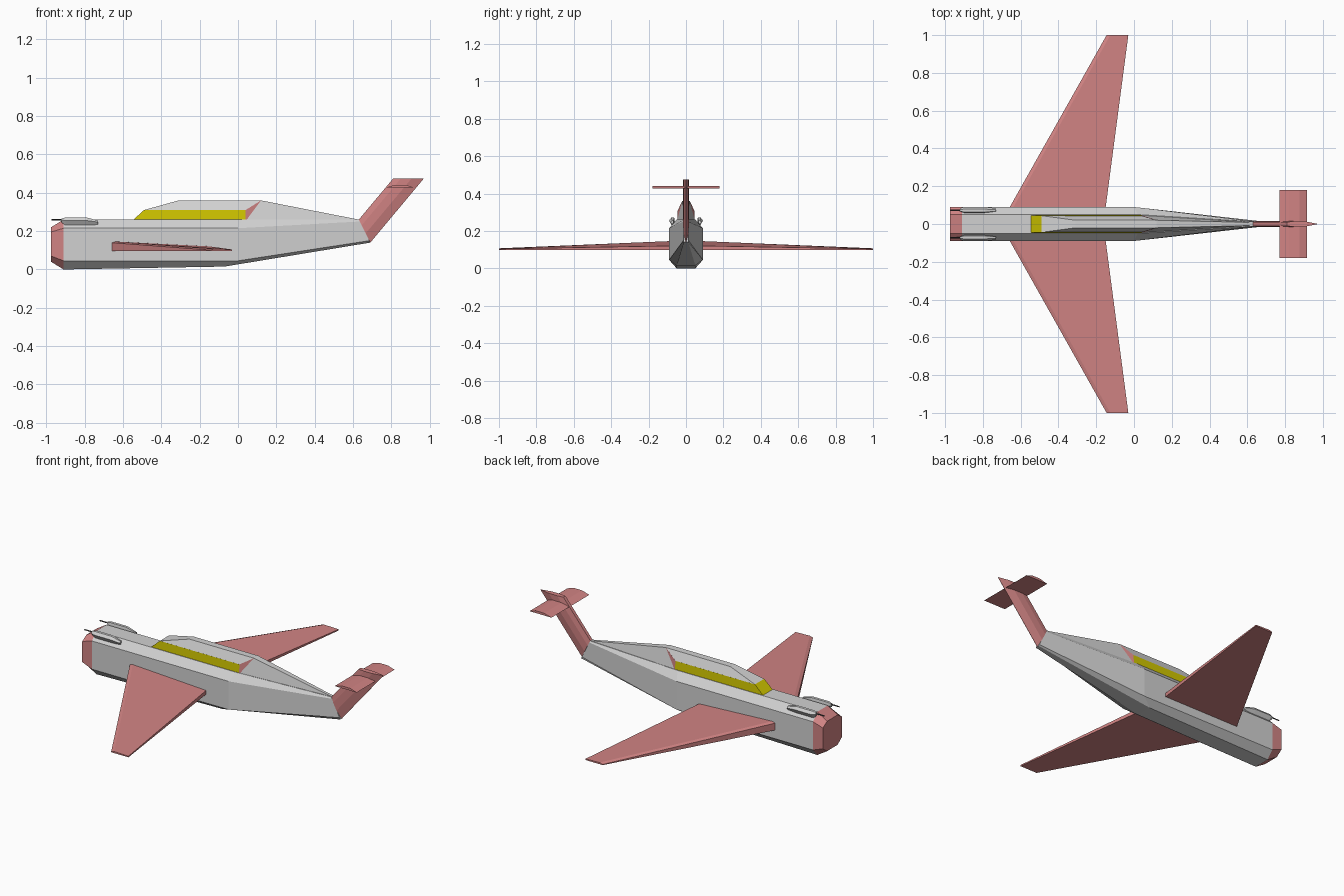
import bpy

cube = bpy.data.objects.get("Cube")
if cube:
    bpy.data.objects.remove(cube)


def material(name, rgb):
    m = bpy.data.materials.new(name)
    m.use_nodes = True
    m.diffuse_color = (*rgb, 1)
    m.node_tree.nodes["Principled BSDF"].inputs["Base Color"].default_value = (*rgb, 1)
    return m


GREY = material("light grey", (0.64, 0.64, 0.64))
RED = material("dusty red", (0.64, 0.23, 0.23))
YELLOW = material("canopy yellow", (0.64, 0.57, 0.0))
DARK = material("gun metal", (0.06, 0.06, 0.06))


def loft(name, rings, mat):
    """Skin equal-sized closed rings and cap both ends."""
    n = len(rings[0])
    verts = [p for ring in rings for p in ring]
    faces = [list(range(n)), list(range(len(verts) - n, len(verts)))]
    for r in range(len(rings) - 1):
        for i in range(n):
            a, b = r * n + i, r * n + (i + 1) % n
            faces.append([a, b, b + n, a + n])
    mesh = bpy.data.meshes.new(name)
    mesh.from_pydata(verts, [], faces)
    obj = bpy.data.objects.new(name, mesh)
    bpy.context.collection.objects.link(obj)
    mesh.materials.append(mat)
    bpy.context.view_layer.objects.active = obj
    bpy.ops.object.select_all(action='DESELECT')
    obj.select_set(True)
    bpy.ops.object.mode_set(mode='EDIT')
    bpy.ops.mesh.select_all(action='SELECT')
    bpy.ops.mesh.remove_doubles(threshold=0.0001)
    bpy.ops.mesh.normals_make_consistent(inside=False)
    bpy.ops.object.mode_set(mode='OBJECT')
    return obj


def ring(half):
    """Mirror the half section (listed top to bottom) across the centre plane."""
    return half + [(x, -y, z) for x, y, z in reversed(half)]


def section(x, z):
    top, upper, lower, bottom = z
    return ring([(x, 0.05, top), (x, 0.09, upper), (x, 0.09, lower), (x, 0.05, bottom)])


def mirror_y(obj):
    obj.modifiers.new("mirror", 'MIRROR').use_axis = (False, True, False)


# Body: octagonal tube tapering to a slanted tail post
front = section(-0.91, (0.26, 0.215, 0.045, 0))
middle = ring([(0.02, 0.05, 0.26), (0, 0.09, 0.215), (0, 0.09, 0.045), (-0.07, 0.05, 0.015)])
tail = ring([(0.63, 0.012, 0.26), (0.635, 0.013, 0.25), (0.685, 0.013, 0.15), (0.69, 0.012, 0.14)])
loft("fuselage", [front, middle, tail], GREY)
loft("nose_cap", [section(-0.975, (0.22, 0.195, 0.07, 0.04)), front], RED)

# Canopy: glazed band, tapered roof, red bulkhead and rear fairing
def band(x, z, y):
    return ring([(x, y, z), (x, 0.047, 0.255)])

loft("canopy_glass", [
    ring([(-0.545, 0.046, 0.26), (-0.545, 0.047, 0.255)]),
    band(-0.49, 0.31, 0.044), band(0.04, 0.31, 0.044)], YELLOW)
loft("canopy_roof", [
    ring([(-0.49, 0.044, 0.31), (-0.49, 0.044, 0.309)]),
    ring([(-0.31, 0.02, 0.36), (-0.31, 0.044, 0.309)]),
    ring([(0.12, 0.02, 0.36), (0.04, 0.044, 0.309)])], GREY)
loft("canopy_bulkhead", [
    ring([(0.04, 0.044, 0.31), (0.04, 0.047, 0.255)]),
    ring([(0.12, 0.02, 0.36), (0.042, 0.047, 0.255)])], RED)
loft("rear_fairing", [
    ring([(0.12, 0.02, 0.36), (0.042, 0.047, 0.255)]),
    ring([(0.63, 0.008, 0.26), (0.63, 0.01, 0.25)])], GREY)

# Main wings: flat underside, blunt leading edge
def wing_section(y, lead, trail, top, rear):
    return [(lead, y, 0.097), (lead, y, top - 0.006), (lead + 0.02, y, top),
            (trail, y, rear), (trail, y, 0.097)]

mirror_y(loft("wings", [wing_section(0.05, -0.68, -0.155, 0.147, 0.121),
                        wing_section(1, -0.145, -0.03, 0.107, 0.104)], RED))

# Swept tail fin with a pointed rear edge
def fin_section(lead, trail, z_lead, z_trail):
    def at(t, y):
        return (lead + (trail - lead) * t, y, z_lead + (z_trail - z_lead) * t)
    return ring([at(0, 0.01), at(0.25, 0.015), at(0.6, 0.014), at(1, 0.001)])

loft("tail_fin", [fin_section(0.63, 0.69, 0.26, 0.14),
                  fin_section(0.81, 0.97, 0.475, 0.475)], RED)

# Tailplane
loft("tailplane", [[(0.77, y, 0.427), (0.82, y, 0.441), (0.875, y, 0.441), (0.917, y, 0.427)]
                   for y in (-0.18, 0.18)], RED)

# Gun housings leaning outward on the shoulders, with thin barrels
def pod_section(x, size, z):
    return [(x, 0.075 - size, z - 0.5 * size), (x, 0.071 - 0.5 * size, z + size),
            (x, 0.071 + 0.5 * size, z + size), (x, 0.075 + size, z), (x, 0.075, z - 1.6 * size)]

mirror_y(loft("gun_housings", [
    pod_section(-0.92, 0.008, 0.258), pod_section(-0.9, 0.016, 0.255),
    pod_section(-0.79, 0.016, 0.255), pod_section(-0.73, 0.008, 0.247)], GREY))
mirror_y(loft("gun_barrels", [
    [(x, 0.072 + dy, 0.26 + dz) for dy, dz in ((0.004, 0), (0, 0.004), (-0.004, 0), (0, -0.004))]
    for x in (-0.972, -0.9)], DARK))
